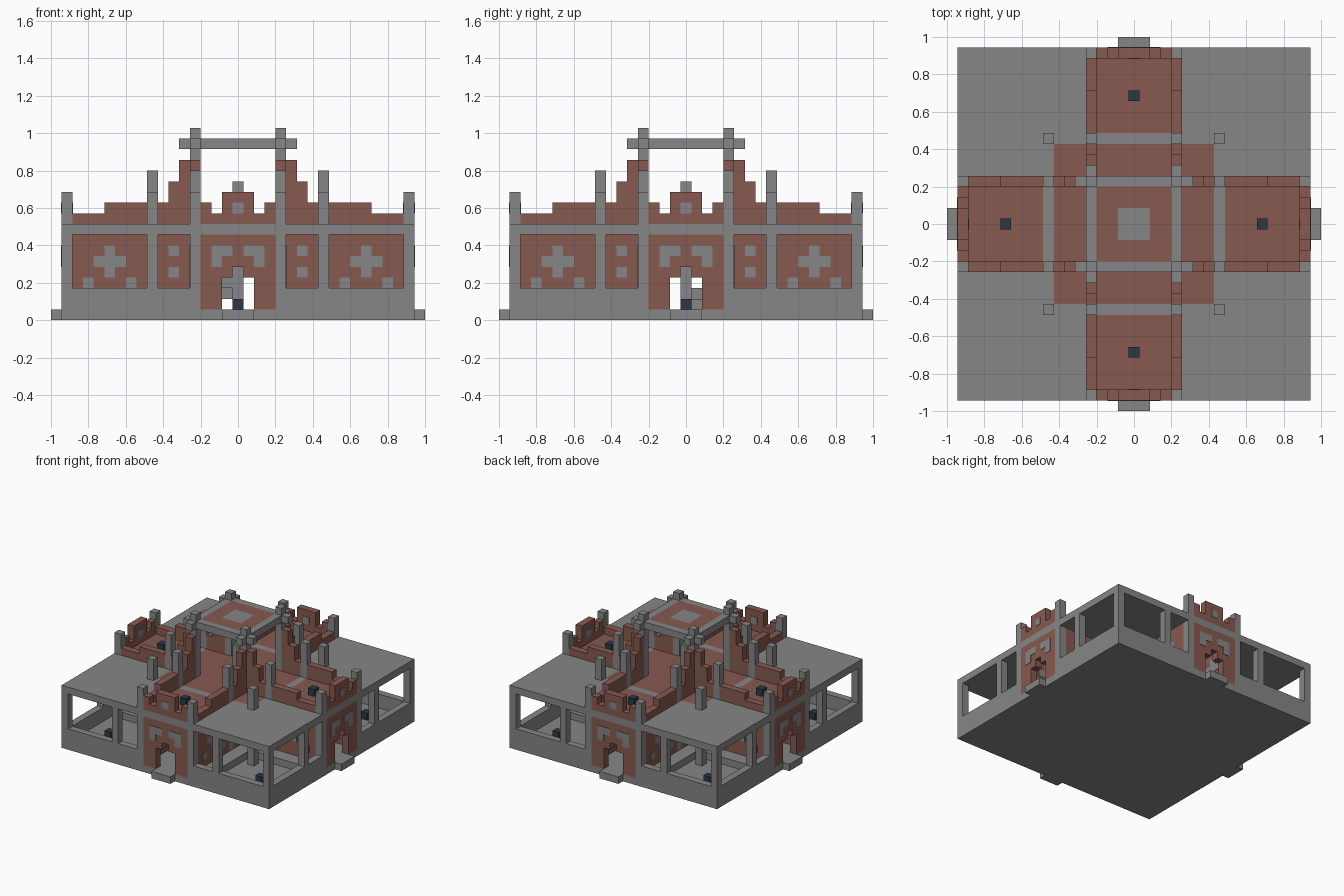
import bpy, bmesh
from mathutils import Matrix, Vector

cube = bpy.data.objects.get("Cube")
if cube:
    bpy.data.objects.remove(cube, do_unlink=True)

UNIT = 2 / 35   # block size
PROUD = 0.06    # how far inlays stand out of a wall, in blocks


def material(name, color):
    m = bpy.data.materials.new(name)
    m.use_nodes = True
    m.diffuse_color = (*color, 1)
    m.node_tree.nodes["Principled BSDF"].inputs["Base Color"].default_value = (*color, 1)
    return m


STONE = material("grey stone", (0.24, 0.24, 0.24))
BRICK = material("red brick", (0.24, 0.10, 0.08))
DARK = material("dark blue", (0.025, 0.04, 0.06))


def part(name, mat, boxes, turns=4, mirror=False):
    """Boxes as (x0, x1, y0, y1, z0, z1) in blocks, repeated around the centre."""
    bm = bmesh.new()
    for x0, x1, y0, y1, z0, z1 in boxes:
        spans = [(x0, x1), (-x1, -x0)] if mirror else [(x0, x1)]
        for a, b in spans:
            centre = Vector((a + b, y0 + y1, z0 + z1)) / 2
            size = Matrix.Diagonal((b - a, y1 - y0, z1 - z0, 1))
            for t in range(turns):
                turn = Matrix.Rotation(t * 1.5707963, 4, 'Z')
                bmesh.ops.create_cube(bm, size=1, matrix=Matrix.Scale(UNIT, 4) @ turn
                                      @ Matrix.Translation(centre) @ size)
    mesh = bpy.data.meshes.new(name)
    bm.to_mesh(mesh)
    bm.free()
    mesh.materials.append(mat)
    obj = bpy.data.objects.new(name, mesh)
    bpy.context.collection.objects.link(obj)


def cell(i):
    return i - 0.5, i + 0.5


OUT = (-16.5, -15.5)   # depth of the outer wall
SIDE = (3.5, 4.5)      # thickness of the wing walls

# Base
part("floor", STONE, [(-16.5, 16.5, -16.5, 16.5, 0, 1)], turns=1)
part("door_step", STONE, [(-1.5, 1.5, -17.5, -16.5, 0, 1)])
part("porch_bench", STONE, [(4.5, 6.5, -15.5, -4.5, 1, 2), (6.5, 15.5, -6.5, -4.5, 1, 2)])

# Outer frame
part("low_wall", STONE, [(4.5, 16.5, *OUT, 1, 3)], mirror=True)
part("lintel", STONE, [(-16.5, 16.5, *OUT, 8, 9)])
part("outer_pillar", STONE, [(15.5, 16.5, *OUT, 3, 8), (7.5, 8.5, *OUT, 3, 8),
                             (*SIDE, *OUT, 1, 12)], mirror=True)

# Entrance walls with a stepped doorway and hooked inlays
part("entrance_wall", BRICK, [(1.5, 3.5, *OUT, 1, 8), (0.5, 1.5, *OUT, 4, 8),
                              (0, 0.5, *OUT, 5, 8)], mirror=True)
thick = (OUT[0] - PROUD, OUT[1] + PROUD)
part("entrance_inlay", STONE, [(*cell(i), *thick, k, k + 1)
                               for i, k in ((1, 6), (2, 6), (2, 5))], mirror=True)

# Wing walls with cross and dot inlays
part("wing_wall", BRICK, [(*SIDE, -15.5, -8.5, 1, 8), (*SIDE, -7.5, -4.5, 1, 8)], mirror=True)
thick = (SIDE[0] - PROUD, SIDE[1] + PROUD)
pattern = [(-6, 6), (-6, 4), (-12, 6), (-12, 5), (-12, 4), (-11, 5), (-13, 5), (-10, 3), (-14, 3)]
part("wing_inlay", STONE, [(*thick, *cell(j), k, k + 1) for j, k in pattern], mirror=True)

# Posts
part("wing_post", STONE, [(*SIDE, -8.5, -7.5, 1, 14)], mirror=True)
part("porch_post", STONE, [(7.5, 8.5, -8.5, -7.5, 1, 12)])
part("tower_post", STONE, [(*SIDE, -4.5, -3.5, 1, 18)])

# Roof
part("porch_roof", STONE, [(8.5, 15.5, -15.5, -4.5, 8, 9), (4.5, 8.5, -15.5, -7.5, 8, 9),
                           (7.5, 8.5, -7.5, -4.5, 8, 9)])
part("wing_roof", BRICK, [(-4.5, 4.5, -15.5, -8.5, 8, 9)])
part("roof_band", STONE, [(-4.5, 4.5, -8.5, -7.5, 8, 9)])
part("central_roof", BRICK, [(-1.5, 7.5, -7.5, -1.5, 8, 9)])

# Stepped parapets
part("side_parapet", BRICK, [(*SIDE, -5.5, -4.5, 9, 15), (*SIDE, -6.5, -5.5, 9, 13),
                             (*SIDE, -7.5, -6.5, 9, 11), (*SIDE, -12.5, -8.5, 9, 11),
                             (*SIDE, -15.5, -12.5, 9, 10)], mirror=True)
part("front_parapet", BRICK, [(0, 3.5, *OUT, 9, 10), (2.5, 3.5, *OUT, 10, 11),
                              (0, 1.5, *OUT, 10, 12)], mirror=True)
part("parapet_inlay", STONE, [(*cell(0), OUT[0] - PROUD, OUT[1] + PROUD, 10, 11)])

# Canopy over the middle
part("canopy_beam", STONE, [(-5.5, 5.5, -4.5, -3.5, 16, 17)])
part("canopy_panel", BRICK, [(-1.5, 3.5, -3.5, -1.5, 16, 17)])
part("canopy_centre", STONE, [(-1.5, 1.5, -1.5, 1.5, 16, 17)], turns=1)

# Spiral stair around the central column
part("central_column", STONE, [(*cell(0), *cell(0), 1, 13)], turns=1)
ring = [(0, 1), (-1, 1), (-1, 0), (-1, -1), (0, -1), (1, -1), (1, 0), (1, 1)]
part("spiral_step", STONE, [(*cell(x), *cell(y), n + 1, n + 2)
                            for n, (x, y) in enumerate(ring)], turns=1)

# Dark lamps on the floor and on the wing roofs
part("floor_lamp", DARK, [(*cell(0), *cell(-12), 1, 2), (*cell(12), *cell(-12), 1, 2)])
part("roof_lamp", DARK, [(*cell(0), *cell(-12), 9, 10)])
